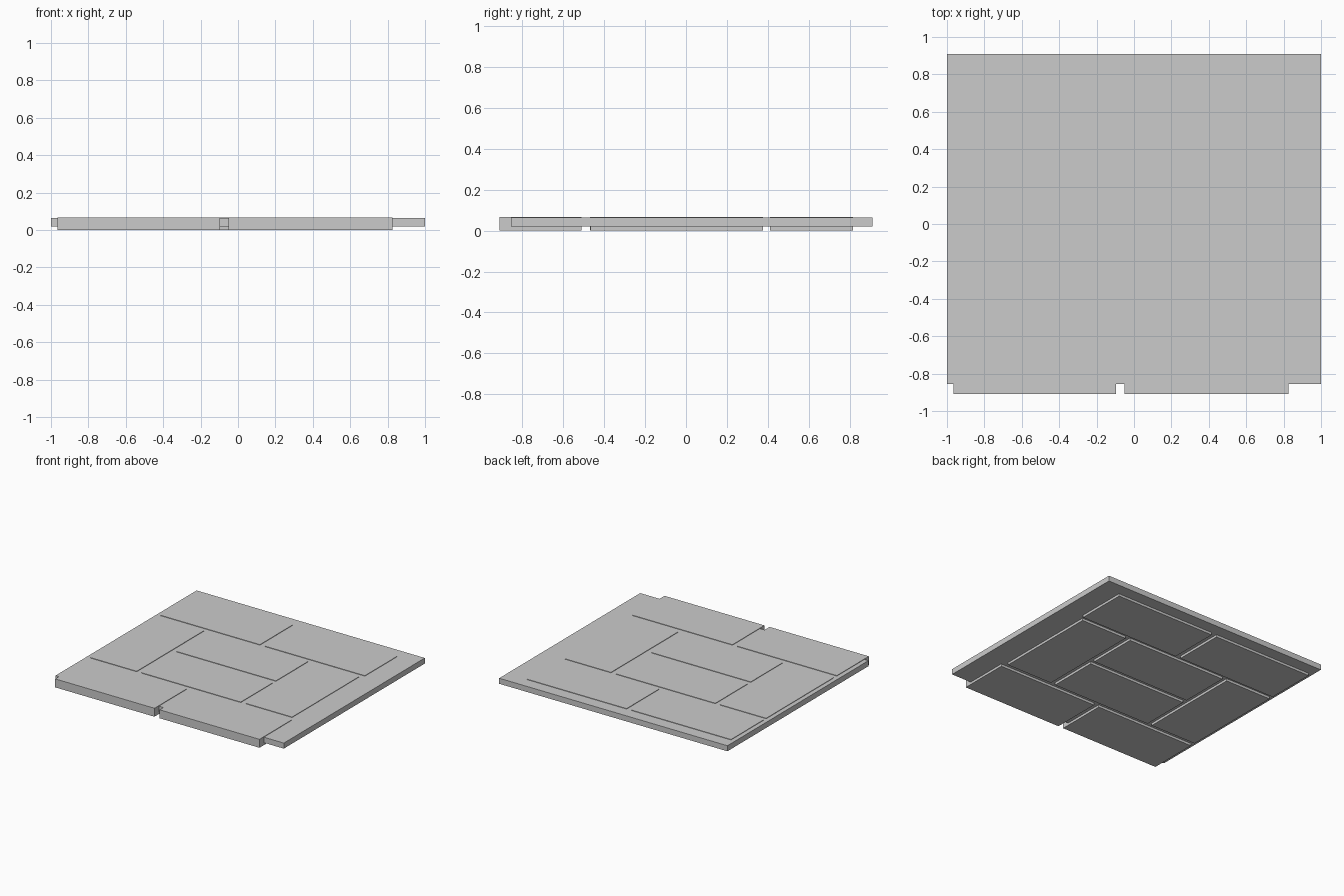
import bpy
from mathutils import Matrix, Vector
import bmesh

if "Cube" in bpy.data.objects:
    bpy.data.objects.remove(bpy.data.objects["Cube"])


def box(name, x0, x1, y0, y1, z0, z1):
    bm = bmesh.new()
    centre = Vector(((x0 + x1) / 2, (y0 + y1) / 2, (z0 + z1) / 2))
    size = Matrix.Diagonal((x1 - x0, y1 - y0, z1 - z0, 1))
    bmesh.ops.create_cube(bm, size=1, matrix=Matrix.Translation(centre) @ size)
    mesh = bpy.data.meshes.new(name)
    bm.to_mesh(mesh)
    bm.free()
    obj = bpy.data.objects.new(name, mesh)
    bpy.context.collection.objects.link(obj)
    return obj


# Mortar bed: thinner than the bricks, so they stand proud above and below
box("mortar_slab", -1, 1, -0.855, 0.91, 0.019, 0.063)

# Bricks as x0, x1, y0, y1
bricks = {
    "front_left_brick": (-0.965, -0.095, -0.91, -0.51),
    "front_right_brick": (-0.05, 0.825, -0.91, -0.51),
    "left_upright_brick": (-0.965, -0.56, -0.468, 0.375),
    "centre_front_brick": (-0.52, 0.352, -0.468, -0.068),
    "centre_back_brick": (-0.52, 0.352, -0.028, 0.375),
    "right_upright_brick": (0.395, 0.80, -0.465, 0.375),
    "back_left_brick": (-0.965, -0.095, 0.41, 0.815),
    "back_right_brick": (-0.05, 0.825, 0.41, 0.815),
}
for name, (x0, x1, y0, y1) in bricks.items():
    box(name, x0, x1, y0, y1, 0, 0.067)
